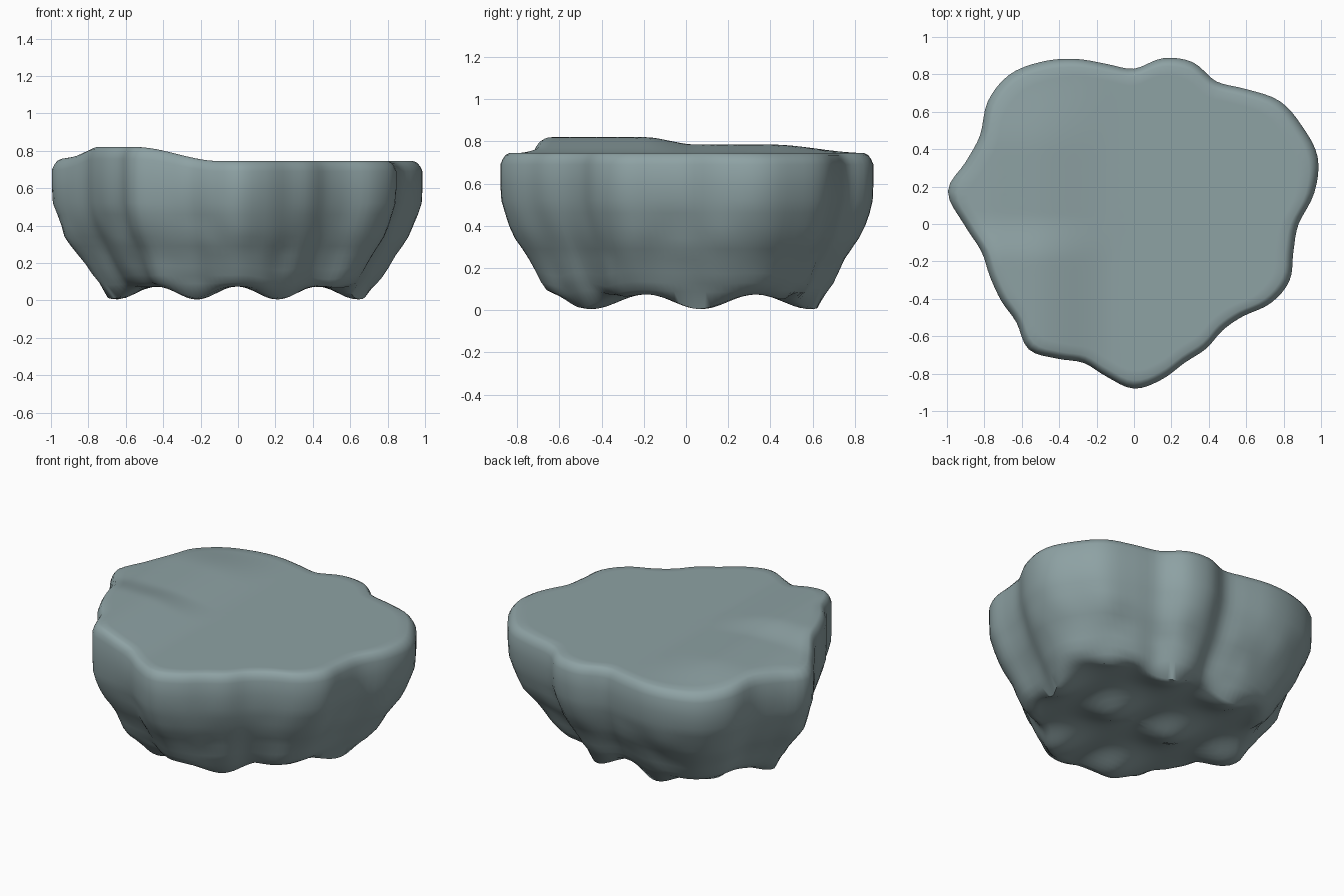
import bpy
import bmesh
from math import cos, sin, pi, tau, radians
from mathutils import Vector, noise

cube = bpy.data.objects.get("Cube")
if cube:
    bpy.data.objects.remove(cube)

# Rim radius every ten degrees, counter-clockwise from +x
RIM = [.88, .98, 1.045, 1.04, 1.02, .94, .88, .92, .90, .83, .87, .94,
       1.0, 1.04, 1.02, .95, .96, 1.01, .91, .83, .82, .82, .82, .875,
       .83, .79, .83, .88, .845, .79, .77, .74, .765, .845, .885, .865]
# Wall profile from the top edge downwards: height, scale
WALL = [(.745, .95), (.735, .972), (.715, .988), (.69, 1), (.6, 1), (.52, .995),
        (.46, .975), (.4, .95), (.34, .92), (.29, .885), (.24, .85),
        (.18, .815), (.13, .785), (.09, .75)]
SEGMENTS = 144
CAP_RINGS = 16


def rim_radius(angle):
    """Smooth closed curve through the rim radii."""
    t = angle / radians(10)
    i = int(t)
    f = t - i
    a, b, c, d = (RIM[(i + k) % len(RIM)] for k in (-1, 0, 1, 2))
    return b + f / 2 * (c - a + f * (2 * a - 5 * b + 4 * c - d + f * (3 * (b - c) + d - a)))


def ease(start, end, value):
    t = min(max((value - start) / (end - start), 0), 1)
    return t * t * (3 - 2 * t)


def swell(x, y):
    """Low rise on the front right part of the top."""
    height = .075 - .035 * ease(-.2, .05, y) - .04 * ease(.4, .85, y)
    return height * ease(-.1, -.55, x) * (1 - .75 * ease(-.75, -.98, x))


def underside(x, y):
    """Rows of shallow knobs below."""
    across = (1 + cos(tau * (x + .22) / .43)) / 2
    along = (1 + cos(tau * (y - .07) / .52)) / 2
    return .075 - .07 * across * along


def wall_point(angle, z, scale):
    r = rim_radius(angle) * scale
    x, y = r * cos(angle), r * sin(angle)
    rough = ease(.6, .3, z)
    n = noise.noise(Vector((x * 5, y * 5, z * 6)))
    grow = 1 + .022 * n * rough
    x, y = x * grow, y * grow
    z += swell(x, y) * ease(.5, .74, z)
    if z < .2:
        z += .03 * noise.noise(Vector((x * 4, y * 4, 3)))
    return x, y, z


bm = bmesh.new()
angles = [tau * i / SEGMENTS for i in range(SEGMENTS)]
rings = []

# Top surface, from the middle outwards
for k in range(1, CAP_RINGS):
    s = WALL[0][1] * k / CAP_RINGS
    ring = []
    for a in angles:
        r = rim_radius(a) * s
        x, y = r * cos(a), r * sin(a)
        ring.append(bm.verts.new((x, y, WALL[0][0] + swell(x, y))))
    rings.append(ring)

# Rounded rim and tapering wall
for z, s in WALL:
    rings.append([bm.verts.new(wall_point(a, z, s)) for a in angles])

# Knobbly underside, back to the middle
for k in range(CAP_RINGS - 1, 0, -1):
    s = WALL[-1][1] * k / CAP_RINGS
    ring = []
    for a in angles:
        r = rim_radius(a) * s
        x, y = r * cos(a), r * sin(a)
        ring.append(bm.verts.new((x, y, underside(x, y))))
    rings.append(ring)

for upper, lower in zip(rings, rings[1:]):
    for i in range(SEGMENTS):
        j = (i + 1) % SEGMENTS
        bm.faces.new((upper[i], lower[i], lower[j], upper[j]))
top = bm.verts.new((0, 0, WALL[0][0]))
base = bm.verts.new((0, 0, underside(0, 0)))
for i in range(SEGMENTS):
    j = (i + 1) % SEGMENTS
    bm.faces.new((top, rings[0][i], rings[0][j]))
    bm.faces.new((base, rings[-1][j], rings[-1][i]))
bmesh.ops.recalc_face_normals(bm, faces=bm.faces)

mesh = bpy.data.meshes.new("rock_slab")
bm.to_mesh(mesh)
bm.free()
rock = bpy.data.objects.new("rock_slab", mesh)
bpy.context.collection.objects.link(rock)

# Blue-grey stone
stone = bpy.data.materials.new("blue_grey_stone")
stone.use_nodes = True
colour = (.27, .36, .37, 1)
stone.diffuse_color = colour
stone.node_tree.nodes["Principled BSDF"].inputs["Base Color"].default_value = colour
mesh.materials.append(stone)

bpy.ops.object.select_all(action="DESELECT")
rock.select_set(True)
bpy.context.view_layer.objects.active = rock
bpy.ops.object.shade_smooth_by_angle(angle=radians(60))
